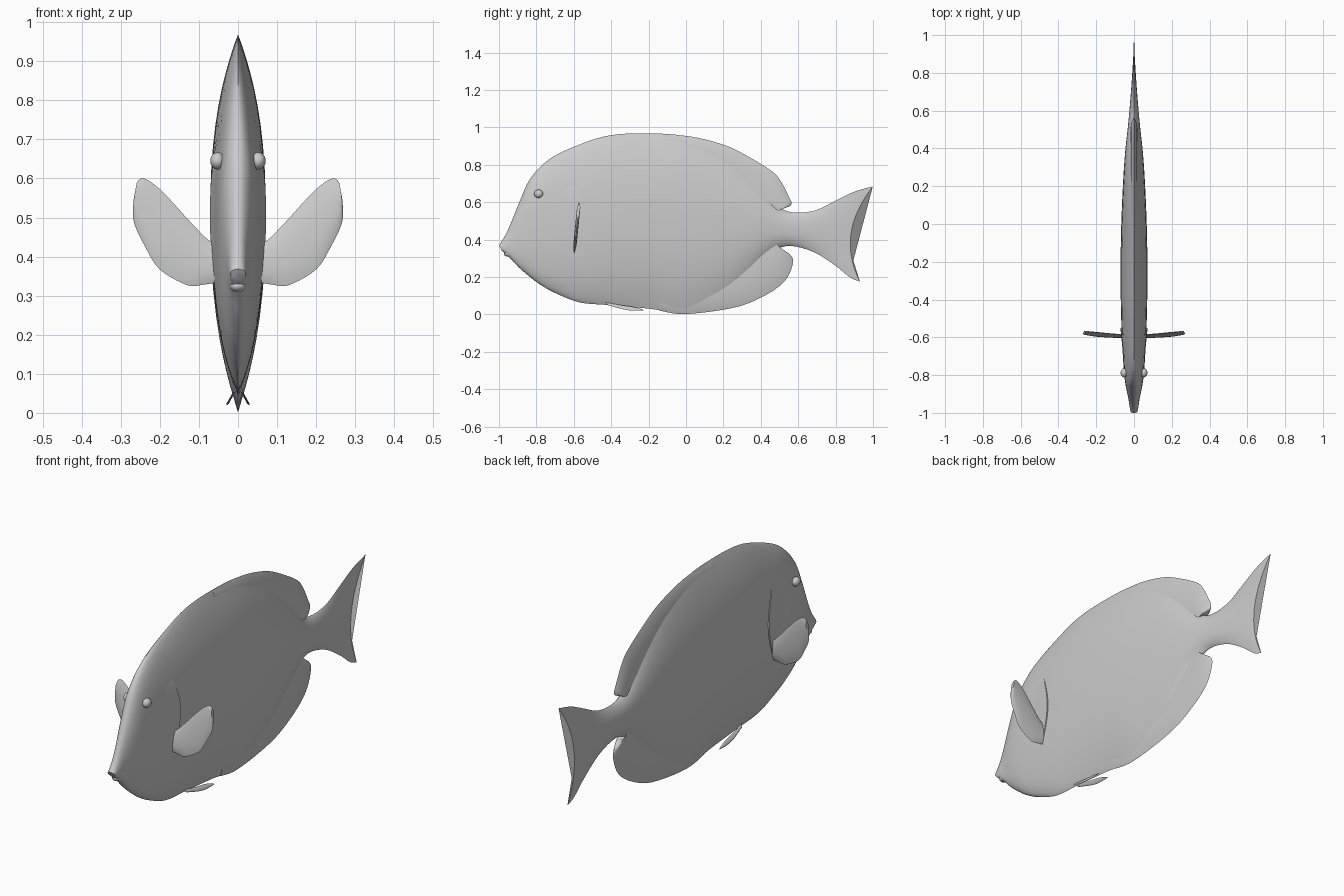
import bpy, bmesh, math
from mathutils import Vector
from mathutils.bvhtree import BVHTree

if "Cube" in bpy.data.objects:
    bpy.data.objects.remove(bpy.data.objects["Cube"])

skin = bpy.data.materials.new("plain grey")
skin.diffuse_color = (0.6, 0.6, 0.6, 1)
skin.use_nodes = True
skin.node_tree.nodes["Principled BSDF"].inputs["Base Color"].default_value = skin.diffuse_color


def finish(name, bm, mirror=False, angle=50):
    bmesh.ops.recalc_face_normals(bm, faces=bm.faces)
    mesh = bpy.data.meshes.new(name)
    bm.to_mesh(mesh)
    ob = bpy.data.objects.new(name, mesh)
    bpy.context.collection.objects.link(ob)
    mesh.materials.append(skin)
    if mirror:
        ob.modifiers.new("mirror", 'MIRROR')
    bpy.ops.object.select_all(action='DESELECT')
    bpy.context.view_layer.objects.active = ob
    ob.select_set(True)
    bpy.ops.object.shade_smooth_by_angle(angle=math.radians(angle))
    return ob


def smooth_rows(rows, steps):
    """Catmull-Rom interpolation through rows of numbers."""
    rows = [rows[0]] + rows + [rows[-1]]
    out = []
    for p, a, b, n in zip(rows, rows[1:], rows[2:], rows[3:]):
        for s in range(steps):
            u = s / steps
            out.append([0.5 * (2*x1 + (x2-x0)*u + (2*x0-5*x1+4*x2-x3)*u*u
                        + (3*x1-x0-3*x2+x3)*u**3)
                        for x0, x1, x2, x3 in zip(p, a, b, n)])
    return out + [rows[-1]]


def loft(rows, place=lambda x, y, z: (x, y, z), steps=5, n=14, power=2.4):
    """Rows: upper y, z, lower y, z, half width, edge roundness, bow."""
    bm = bmesh.new()
    rings = []
    for ty, tz, by, bz, w, q, bow in smooth_rows(rows, steps):
        ring = []
        for k in range(2 * n):
            t = math.cos(math.pi * k / n)
            side = 0 if k in (0, n) else (1 if k < n else -1)
            x = side * w * max(0, 1 - abs(t) ** power) ** q
            y = by + (ty - by) * (t + 1) / 2 + bow * (1 - t * t)
            z = bz + (tz - bz) * (t + 1) / 2
            ring.append(bm.verts.new(place(x, y, z)))
        rings.append(ring)
    for a, b in zip(rings, rings[1:]):
        for k in range(2 * n):
            j = (k + 1) % (2 * n)
            bm.faces.new((a[k], a[j], b[j], b[k]))
    bm.faces.new(rings[0])
    bm.faces.new(rings[-1])
    return bm


# Body running into the forked tail
body = loft([
    (-1.0, .368, -.985, .342, .019, .5, 0),
    (-.968, .42, -.93, .29, .026, .5, 0),
    (-.94, .48, -.89, .248, .031, .5, 0),
    (-.885, .615, -.834, .20, .043, .5, 0),
    (-.83, .73, -.78, .16, .051, .5, 0),
    (-.73, .83, -.70, .115, .058, .6, 0),
    (-.59, .90, -.567, .064, .065, .75, 0),
    (-.41, .957, -.41, .05, .07, .9, 0),
    (-.19, .968, -.19, .03, .071, 1, 0),
    (.02, .948, 0, .006, .067, 1, 0),
    (.2, .87, .2, .085, .059, 1, 0),
    (.33, .76, .33, .195, .051, 1, 0),
    (.42, .655, .42, .295, .043, .9, 0),
    (.5, .572, .5, .355, .034, .8, 0),
    (.58, .545, .58, .364, .026, .8, 0),
    (.69, .556, .69, .33, .017, .9, 0),
    (.8, .608, .797, .262, .010, 1, -.01),
    (.9, .656, .877, .198, .006, 1, -.04),
    (1.0, .685, .93, .176, .003, 1, -.083)], n=24)
tree = BVHTree.FromBMesh(body)
finish("body_and_tail", body)


def fin(name, pairs, width, mirror=False, **kw):
    finish(name, loft([(*p, width, 1, 0) for p in pairs], **kw), mirror)


# Dorsal and anal fins: thin blades rooted deep in the body
fin("dorsal_fin", [
    (-.2, .966, -.2, .80), (.02, .952, .02, .75), (.21, .904, .19, .65),
    (.34, .84, .28, .56), (.46, .765, .36, .50), (.505, .715, .40, .50),
    (.545, .64, .42, .52), (.562, .585, .44, .535), (.49, .56, .45, .54)], .018)
fin("anal_fin", [
    (-.14, .20, -.14, .02), (0, .25, 0, .002), (.20, .34, .26, .037),
    (.30, .42, .42, .10), (.36, .45, .53, .18), (.40, .44, .572, .278),
    (.43, .41, .55, .325), (.45, .38, .48, .35)], .018)

# Pectoral fins standing out sideways
fin("pectoral_fin", [
    (.05, .435, .05, .335), (.075, .442, .09, .328), (.123, .49, .13, .327),
    (.187, .56, .20, .367), (.226, .593, .238, .426), (.247, .60, .267, .49),
    (.259, .59, .267, .547)], .009, True,
    place=lambda x, y, z: (y, -.598 + (z - .33) * .1 + x, z))

# Small pelvic fins splayed under the belly
fin("pelvic_fin", [
    (-.43, .065, -.42, .05), (-.35, .05, -.33, .026),
    (-.28, .04, -.27, .02), (-.23, .026, -.225, .021)], .003, True,
    place=lambda x, y, z: (.012 + (.05 - z) * .55 + x, y, z))

# Gill covers: flaps lifting off the body toward a curved rear edge
bm = bmesh.new()
grid = []
for i in range(21):
    s = i / 20
    z = .34 + .36 * s
    rear = -.595 + .045 * math.sin(math.pi * s)
    row = []
    for j in range(8):
        u = min(j / 6, 1)
        y = -.69 + (rear + .69) * u
        hit = tree.ray_cast(Vector((1, y, z)), Vector((-1, 0, 0)))[0]
        lift = -.002 + .008 * u * math.sin(math.pi * s) ** .5
        row.append(bm.verts.new((hit.x + (lift if j < 7 else -.004), y, z)))
    grid.append(row)
for a, b in zip(grid, grid[1:]):
    for j in range(7):
        bm.faces.new((a[j], a[j+1], b[j+1], b[j]))
finish("gill_cover", bm, True, 40)


def ball(name, centre, size, mirror=False):
    bm = bmesh.new()
    bmesh.ops.create_uvsphere(bm, u_segments=24, v_segments=14, radius=1)
    for v in bm.verts:
        v.co = Vector(c + s * p for c, s, p in zip(centre, size, v.co))
    finish(name, bm, mirror)


# Eyes and lower lip
ball("eye", (.052, -.788, .645), (.019, .024, .022), True)
ball("lower_lip", (0, -.95, .325), (.021, .024, .016))
